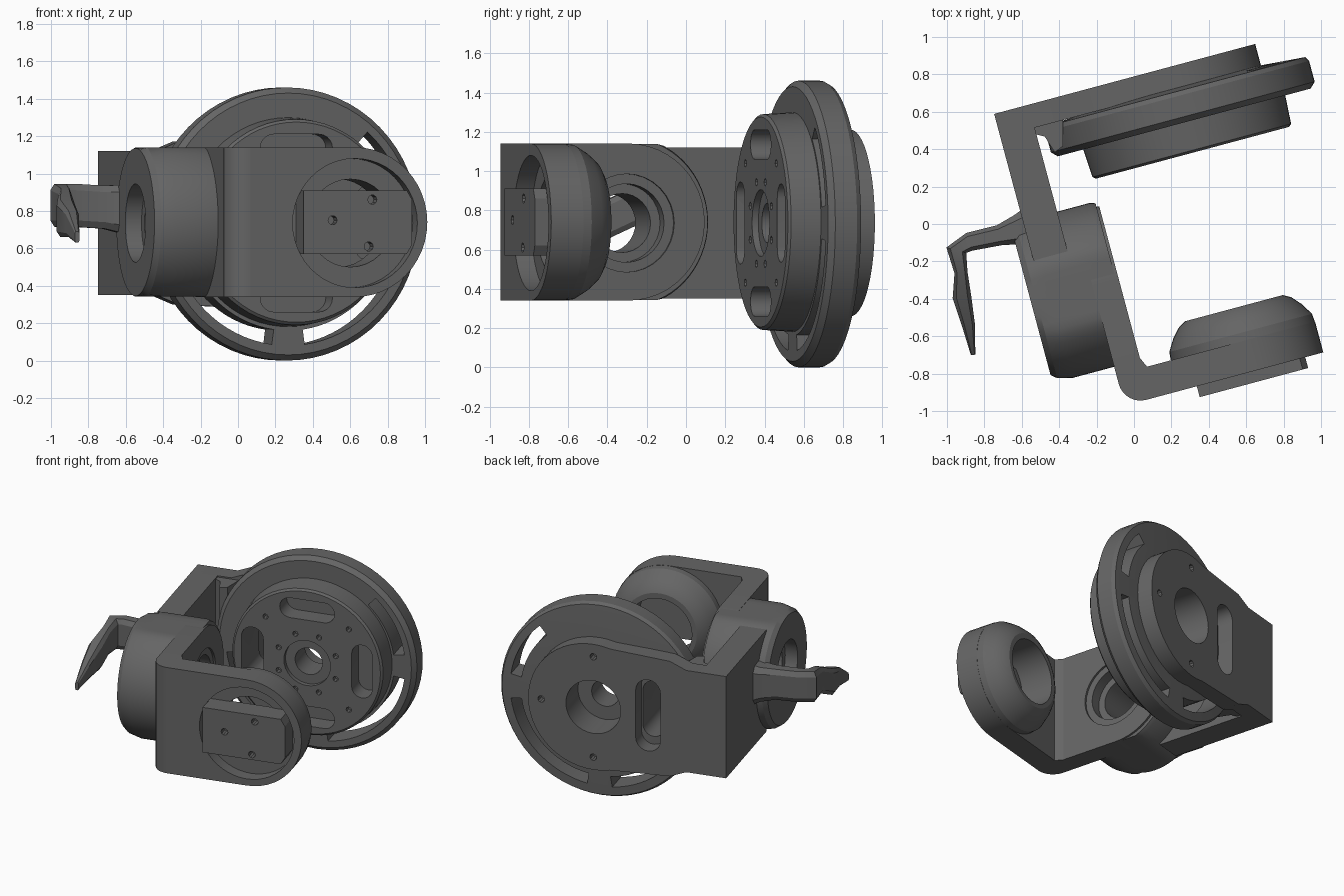
import bpy, bmesh, math
from mathutils import Vector, Matrix

if "Cube" in bpy.data.objects:
    bpy.data.objects.remove(bpy.data.objects["Cube"])

TURN = Matrix.Rotation(math.radians(15), 4, 'Z')   # bracket is built square, then turned
U0, ZC = 0.40, 0.735                               # shared axis of the disc and front boss
V0 = -0.27                                         # axis of the side housing


def loft(name, rings):
    """Skin a list of equal-length point rings and cap both ends."""
    bm = bmesh.new()
    loops = [[bm.verts.new(p) for p in r] for r in rings]
    n = len(loops[0])
    for a, b in zip(loops, loops[1:]):
        for i in range(n):
            j = (i + 1) % n
            bm.faces.new((a[i], a[j], b[j], b[i]))
    bm.faces.new(loops[0])
    bm.faces.new(loops[-1])
    bmesh.ops.recalc_face_normals(bm, faces=bm.faces)
    me = bpy.data.meshes.new(name)
    bm.to_mesh(me)
    bm.free()
    ob = bpy.data.objects.new(name, me)
    bpy.context.collection.objects.link(ob)
    return ob


def place(pts, axis, d):
    if axis == 'u':
        return [(d, p, q) for p, q in pts]
    if axis == 'v':
        return [(p, d, q) for p, q in pts]
    return [(p, q, d) for p, q in pts]


def prism(name, pts, axis, a, b):
    return loft(name, [place(pts, axis, a), place(pts, axis, b)])


def arc(cx, cy, r, a0, a1, n):
    return [(cx + r * math.cos(math.radians(a0 + (a1 - a0) * i / n)),
             cy + r * math.sin(math.radians(a0 + (a1 - a0) * i / n))) for i in range(n + 1)]


def circle(cx, cy, r, n=48):
    return arc(cx, cy, r, 0, 360, n)[:-1]


def turned(name, cx, cy, axis, profile, n=48):
    """Round solid from (radius, depth) pairs."""
    return loft(name, [place(circle(cx, cy, r, n), axis, d) for r, d in profile])


def drill(cx, cy, r, axis, a, b, n=32):
    return turned('cutter', cx, cy, axis, [(r, a), (r, b)], n)


def band(r0, r1, a0, a1, a, b):
    """Curved window cutter around the disc axis."""
    return prism('cutter', arc(U0, ZC, r1, a0, a1, 16) + arc(U0, ZC, r0, a1, a0, 16), 'v', a, b)


def slot(angle, half, r, a, b, dist=.40):
    """Rounded slot cutter lying across the radius at the given angle."""
    c, s = math.cos(math.radians(angle)), math.sin(math.radians(angle))
    pts = arc(dist, half, r, 0, 180, 10) + arc(dist, -half, r, 180, 360, 10)
    return prism('cutter', [(U0 + p * c - q * s, ZC + p * s + q * c) for p, q in pts], 'v', a, b)


def cut(ob, cutters):
    for c in cutters:
        m = ob.modifiers.new('cut', 'BOOLEAN')
        m.operation, m.solver, m.object = 'DIFFERENCE', 'EXACT', c
    dg = bpy.context.evaluated_depsgraph_get()
    me = bpy.data.meshes.new_from_object(ob.evaluated_get(dg))
    ob.modifiers.clear()
    ob.data = me
    for c in cutters:
        bpy.data.objects.remove(c)


# Rear disc: outer rim with curved windows
disc = turned('rim_disc', U0, 0.73, 'v',
              [(.70, .455), (.73, .485), (.73, .60), (.715, .625), (.46, .645)], 64)
windows = [(8, 48), (188, 262), (278, 352)]
cut(disc, [band(.575, .655, a, b, .3, .8) for a, b in windows]
    + [drill(U0, ZC, .20, 'v', .52, .9), drill(U0, ZC, .10, 'v', .2, .9),
       slot(180, .13, .08, .2, .9)])

# Hub on the inner face of the disc, with pockets and screw holes
hub = turned('hub', U0, 0.74, 'v', [(.535, .287), (.55, .30), (.56, .47)], 64)
cut(hub, [drill(U0, ZC, .10, 'v', .2, .6), drill(U0, ZC, .17, 'v', .2, .32)]
    + [slot(a, .125, .075, .2, .425) for a in (0, 90, 270)] + [slot(180, .13, .08, .2, .6)]
    + [drill(U0 + .225 * math.cos(k * math.pi / 4 + .39),
             ZC + .225 * math.sin(k * math.pi / 4 + .39), .02, 'v', .2, .33, 8) for k in range(8)]
    + [drill(U0 + .43 * math.cos(k * math.pi / 2 + .785),
             ZC + .43 * math.sin(k * math.pi / 2 + .785), .02, 'v', .2, .33, 8) for k in range(4)])

# Back plate: narrow at the wall, flaring to a round end
plate_pts = ([(-.57, .35), (-.28, .35), (-.16, .30)] + arc(U0, ZC, .475, -105, 105, 30)
             + [(-.16, 1.17), (-.28, 1.12), (-.57, 1.12)])
back = prism('back_plate', plate_pts, 'v', .635, .762)
screws = [(U0, ZC + .38), (U0, ZC - .38), (U0 + .38, ZC), (-.47, .5), (-.47, .97)]
cut(back, [drill(U0, ZC, .20, 'v', .5, .9), slot(180, .18, .09, .5, .9)]
    + [drill(x, z, .025, 'v', .70, .9, 10) for x, z in screws])

# Side wall joining the back plate to the housing, with a fillet towards the disc
prism('side_wall', [(-.57, -.05), (-.38, -.05), (-.38, .762), (-.57, .762)], 'z', .35, 1.12)
prism('wall_fillet', [(-.40, .65), (-.385, .60), (-.34, .575), (-.31, .48), (-.26, .50), (-.22, .65)], 'z', .36, 1.11)

# Side housing: round but flattened above and below, with stepped bore
rings = []
for r, u in [(.395, -.64), (.42, -.61), (.44, -.53), (.44, -.20), (.43, -.17)]:
    rings.append([(u, v, min(max(z, .342), 1.138)) for v, z in circle(V0, .74, r, 64)])
housing = loft('side_housing', rings)
cut(housing, [drill(V0, .735, .15, 'u', -.8, 0), drill(V0, .735, .21, 'u', -.8, -.55),
              drill(V0, .735, .20, 'u', -.25, 0)])

# Front arm: upright with round end, bent corner, front plate with round end
wall_pts = [(-.82, .34)] + arc(V0 + .01, .74, .40, -90, 90, 24) + [(-.82, 1.14)]
upright = prism('arm_upright', wall_pts, 'u', -.30, -.155)
cut(upright, [drill(V0, .735, .20, 'u', -.8, 0), drill(V0, .735, .25, 'u', -.175, 0)])
corner = arc(-.18, -.805, .12, 180, 270, 8) + [(-.18, -.76), (-.13, -.755), (-.155, -.70), (-.30, -.70)]
prism('arm_corner', corner, 'z', .34, 1.14)
front_pts = [(-.18, .34)] + arc(U0, .74, .40, -90, 90, 24) + [(-.18, 1.14)]
front = prism('front_plate', front_pts, 'v', -.925, -.755)
cut(front, [drill(U0, ZC, .345, 'v', -1.1, -.83, 48), drill(U0, ZC, .235, 'v', -1.1, 0)])

# Rounded boss inside the front plate
boss = turned('front_boss', U0, .74, 'v', [(.40, -.77), (.395, -.71), (.355, -.645), (.31, -.595), (.27, -.573)])
cut(boss, [drill(U0, ZC, .235, 'v', -1, 0)])

# Bar across the front recess with three screw holes
bar = prism('front_bar', [(.10, .57), (.67, .57), (.70, .62), (.70, .86), (.67, .91), (.10, .91)], 'v', -.985, -.82)
cut(bar, [drill(u, z, .025, 'v', -1.2, -.92, 10) for u, z in ((.26, .75), (.48, .86), (.46, .61))])

# Everything so far is turned with the bracket
for ob in bpy.context.collection.objects:
    ob.data.transform(TURN)

# Bent finger on the outside: x, y, z, half width, half height
path = [(-.50, .00, .80, .13, .18), (-.62, -.03, .81, .08, .13), (-.72, -.06, .82, .055, .115),
        (-.88, -.095, .83, .05, .115), (-.95, -.14, .83, .055, .115), (-.925, -.26, .82, .035, .10),
        (-.92, -.39, .76, .05, .10), (-.885, -.54, .73, .035, .07), (-.86, -.70, .66, .012, .03)]
rings = []
for i, (x, y, z, w, h) in enumerate(path):
    p, q = path[max(i - 1, 0)], path[min(i + 1, len(path) - 1)]
    side = Vector((p[1] - q[1], q[0] - p[0], 0)).normalized()
    rings.append([Vector((x, y, z)) + side * (w * a) + Vector((0, 0, h * b))
                  for a, b in ((1, .7), (.6, 1), (-.6, 1), (-1, .7), (-1, -.7), (-.6, -1), (.6, -1), (1, -.7))])
loft('bent_finger', rings)

# Dark grey finish; smooth round surfaces, keep edges crisp
dark = bpy.data.materials.new('dark_grey')
dark.diffuse_color = (.13, .13, .13, 1)
dark.use_nodes = True
dark.node_tree.nodes["Principled BSDF"].inputs["Base Color"].default_value = dark.diffuse_color
for ob in bpy.context.collection.objects:
    ob.data.materials.clear()
    ob.data.materials.append(dark)
    ob.select_set(True)
    bpy.context.view_layer.objects.active = ob
bpy.ops.object.shade_smooth_by_angle(angle=math.radians(25))
